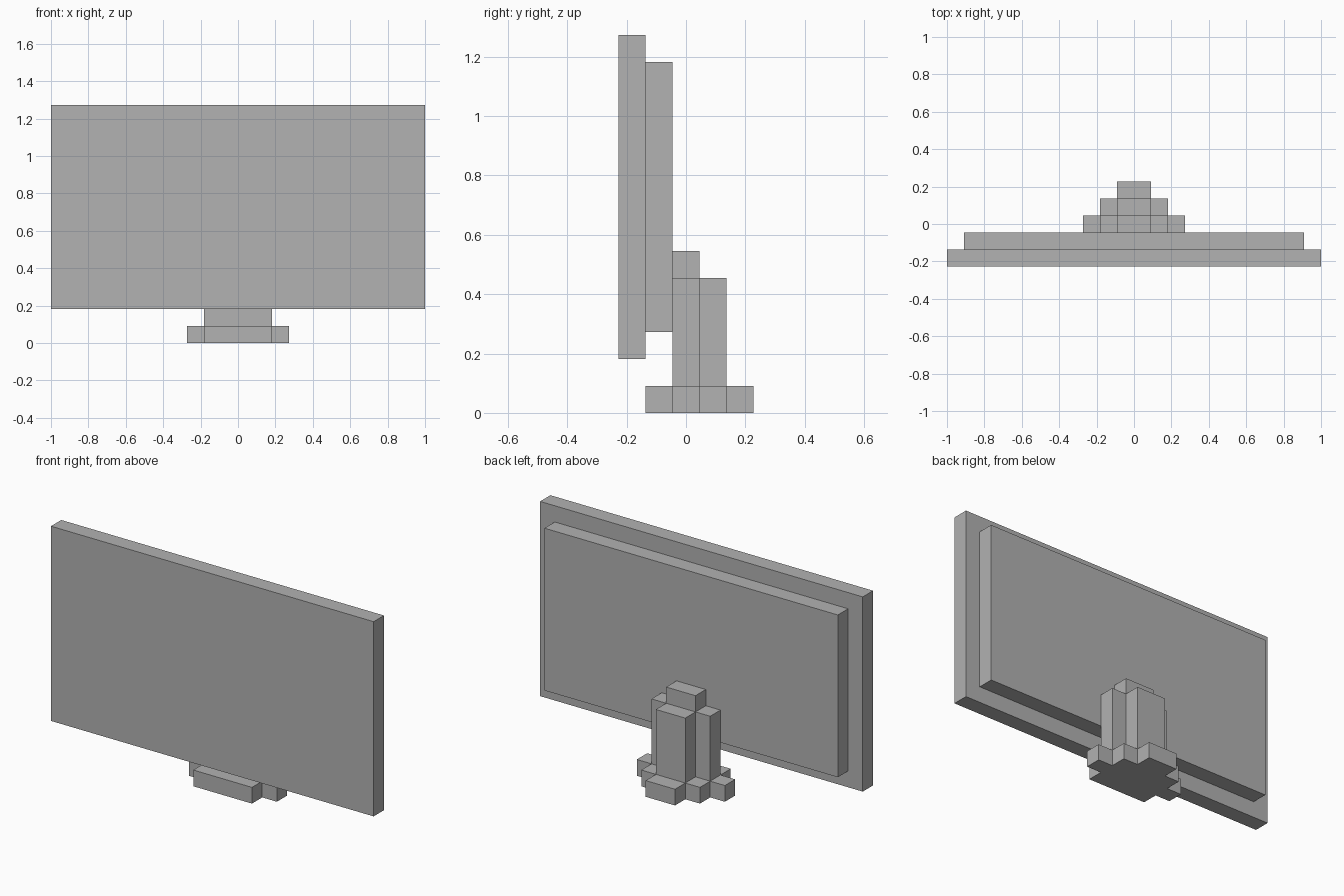
import bpy
import bmesh

if "Cube" in bpy.data.objects:
    bpy.data.objects.remove(bpy.data.objects["Cube"], do_unlink=True)

U = 1 / 11  # block size; every part snaps to this step

grey = bpy.data.materials.new("plain_grey")
grey.use_nodes = True
colour = (0.445, 0.445, 0.445, 1)
grey.diffuse_color = colour
grey.node_tree.nodes["Principled BSDF"].inputs["Base Color"].default_value = colour


def stepped_block(name, half_widths, y_start, z_low, z_high):
    """Extrude a symmetric stepped outline: one half width per row, front to back."""
    side = []
    for row, half in enumerate(half_widths):
        y = y_start + row
        side += [(half, y), (half, y + 1)]
    outline = side + [(-x, y) for x, y in reversed(side)]

    bm = bmesh.new()
    floor = bm.faces.new([bm.verts.new((x * U, y * U, z_low * U)) for x, y in outline])
    top = bmesh.ops.extrude_face_region(bm, geom=[floor])["geom"]
    verts = [v for v in top if isinstance(v, bmesh.types.BMVert)]
    bmesh.ops.translate(bm, verts=verts, vec=(0, 0, (z_high - z_low) * U))
    bmesh.ops.recalc_face_normals(bm, faces=bm.faces)

    mesh = bpy.data.meshes.new(name)
    bm.to_mesh(mesh)
    bm.free()
    mesh.materials.append(grey)
    obj = bpy.data.objects.new(name, mesh)
    bpy.context.collection.objects.link(obj)
    return obj


# Display: wide front panel with a smaller housing behind it
stepped_block("screen_panel", [11], -2.5, 2, 14)
stepped_block("rear_housing", [10], -1.5, 3, 13)

# Stand: stepped foot, stepped post and a short cap on the post
stepped_block("stand_foot", [2, 3, 2, 1], -1.5, 0, 1)
stepped_block("stand_post", [2, 1], -0.5, 1, 5)
stepped_block("post_cap", [1], -0.5, 5, 6)
